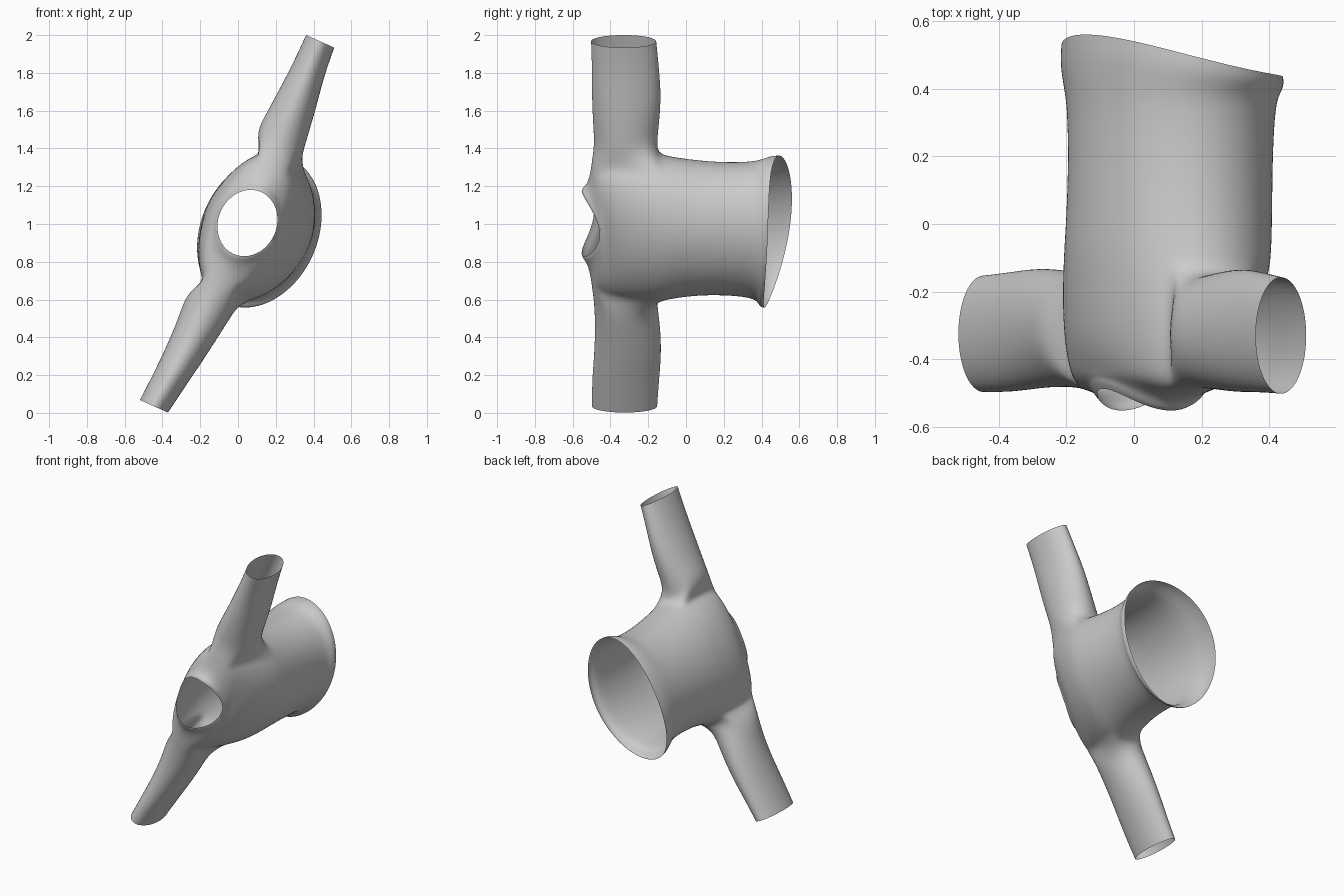
import bpy, bmesh
from math import sin, cos, pi, radians
from mathutils import Vector

if "Cube" in bpy.data.objects:
    bpy.data.objects.remove(bpy.data.objects["Cube"])

N, HALF, TILT = 40, 3, radians(24)
U = Vector((sin(TILT), 0, cos(TILT)))     # along the sleeves
V = Vector((cos(TILT), 0, -sin(TILT)))    # towards the chest

# Torso rings: y, centre x, centre z, half length, half depth,
# then y shifts: along V, along U, and saddle (collar dip)
RINGS = [
    (0.472, 0.113, 0.96, 0.42, 0.308, -0.066, 0.02, -0.022),
    (0.435, 0.113, 0.96, 0.418, 0.313, -0.045, 0.015, -0.015),
    (0.395, 0.112, 0.963, 0.393, 0.305, -0.015, 0.005, -0.005),
    (0.35, 0.11, 0.97, 0.372, 0.295, 0.0, 0.0, 0.0),
    (0.20, 0.108, 0.975, 0.362, 0.29, 0.0, 0.0, 0.0),
    (0.04, 0.105, 0.98, 0.372, 0.29, 0.0, 0.0, 0.0),
    (-0.08, 0.10, 0.98, 0.393, 0.288, 0.0, 0.0, 0.0),
    (-0.145, 0.095, 0.98, 0.41, 0.28, 0.0, 0.0, 0.0),   # underarm
    (-0.23, 0.083, 0.985, 0.42, 0.263, 0.0, 0.0, 0.0),
    (-0.32, 0.068, 0.99, 0.42, 0.238, 0.0, 0.0, 0.0),
    (-0.40, 0.055, 0.995, 0.415, 0.207, 0.0, 0.0, -0.015),
    (-0.46, 0.045, 1.0, 0.39, 0.178, 0.0, 0.0, -0.035),  # shoulder
    (-0.475, 0.045, 1.0, 0.30, 0.17, 0.0, 0.0, -0.03),
    (-0.488, 0.045, 1.0, 0.225, 0.165, 0.0, 0.0, -0.035),
    (-0.503, 0.05, 1.005, 0.198, 0.165, 0.01, 0.0, -0.045),
    (-0.512, 0.05, 1.005, 0.18, 0.155, 0.015, 0.0, -0.04),
]
ARM_LO, ARM_HI = 7, 11

# Sleeve rings: x, y, z, half width, half height
UPPER = [(0.218, -0.32, 1.43, 0.138, 0.167), (0.265, -0.317, 1.54, 0.124, 0.178),
         (0.322, -0.315, 1.68, 0.108, 0.186), (0.375, -0.32, 1.82, 0.09, 0.18),
         (0.435, -0.33, 1.967, 0.083, 0.175)]
LOWER = [(-0.15, -0.32, 0.58, 0.137, 0.168), (-0.208, -0.308, 0.455, 0.118, 0.175),
         (-0.285, -0.308, 0.31, 0.104, 0.18), (-0.36, -0.32, 0.18, 0.092, 0.18),
         (-0.445, -0.325, 0.035, 0.083, 0.175)]

bm = bmesh.new()


def in_armhole(row, col):
    """True for torso faces that open into a sleeve."""
    return ARM_LO <= row < ARM_HI and (col + HALF) % (N // 2) < 2 * HALF


def join(a, b):
    """Skin two closed loops of equal length."""
    for i in range(len(a)):
        k = (i + 1) % len(a)
        bm.faces.new((a[i], a[k], b[k], b[i]))


# Torso and collar
torso = []
for y, cx, cz, a, b, tv, tu, sad in RINGS:
    ring = []
    for i in range(N):
        t = 2 * pi * i / N
        p = Vector((cx, y, cz)) + U * (a * cos(t)) + V * (b * sin(t))
        p.y += tv * sin(t) + tu * cos(t) + sad * cos(2 * t)
        ring.append(bm.verts.new(p))
    torso.append(ring)
for r in range(len(torso) - 1):
    for i in range(N):
        if not in_armhole(r, i):
            k = (i + 1) % N
            bm.faces.new((torso[r][i], torso[r][k], torso[r + 1][k], torso[r + 1][i]))


# Sleeves grown out of the armholes
def sleeve(mid, side, stations):
    cols = [(mid + j) % N for j in range(-HALF, HALF + 1)]
    loop = [torso[ARM_LO][c] for c in cols]
    loop += [torso[r][cols[-1]] for r in range(ARM_LO + 1, ARM_HI)]
    loop += [torso[ARM_HI][c] for c in reversed(cols)]
    loop += [torso[r][cols[0]] for r in range(ARM_HI - 1, ARM_LO, -1)]
    n = len(loop)
    for x, y, z, hw, hh in stations:
        new = []
        for i in range(n):
            t = 2 * pi * (i - HALF) / n
            off = V * (side * hw * sin(t)) + Vector((0, hh * cos(t), 0))
            new.append(bm.verts.new(Vector((x, y, z)) + off))
        join(loop, new)
        loop = new


sleeve(0, 1, UPPER)
sleeve(N // 2, -1, LOWER)

bmesh.ops.recalc_face_normals(bm, faces=bm.faces)
mesh = bpy.data.meshes.new("shirt")
bm.to_mesh(mesh)
bm.free()
mesh.shade_smooth()
# Normals face outwards
side_face = mesh.polygons[N * 3]
if side_face.normal.dot(side_face.center - Vector((0.1, side_face.center.y, 0.97))) < 0:
    mesh.flip_normals()
shirt = bpy.data.objects.new("shirt", mesh)
bpy.context.collection.objects.link(shirt)
sub = shirt.modifiers.new("smooth cloth", 'SUBSURF')
sub.levels = sub.render_levels = 2
